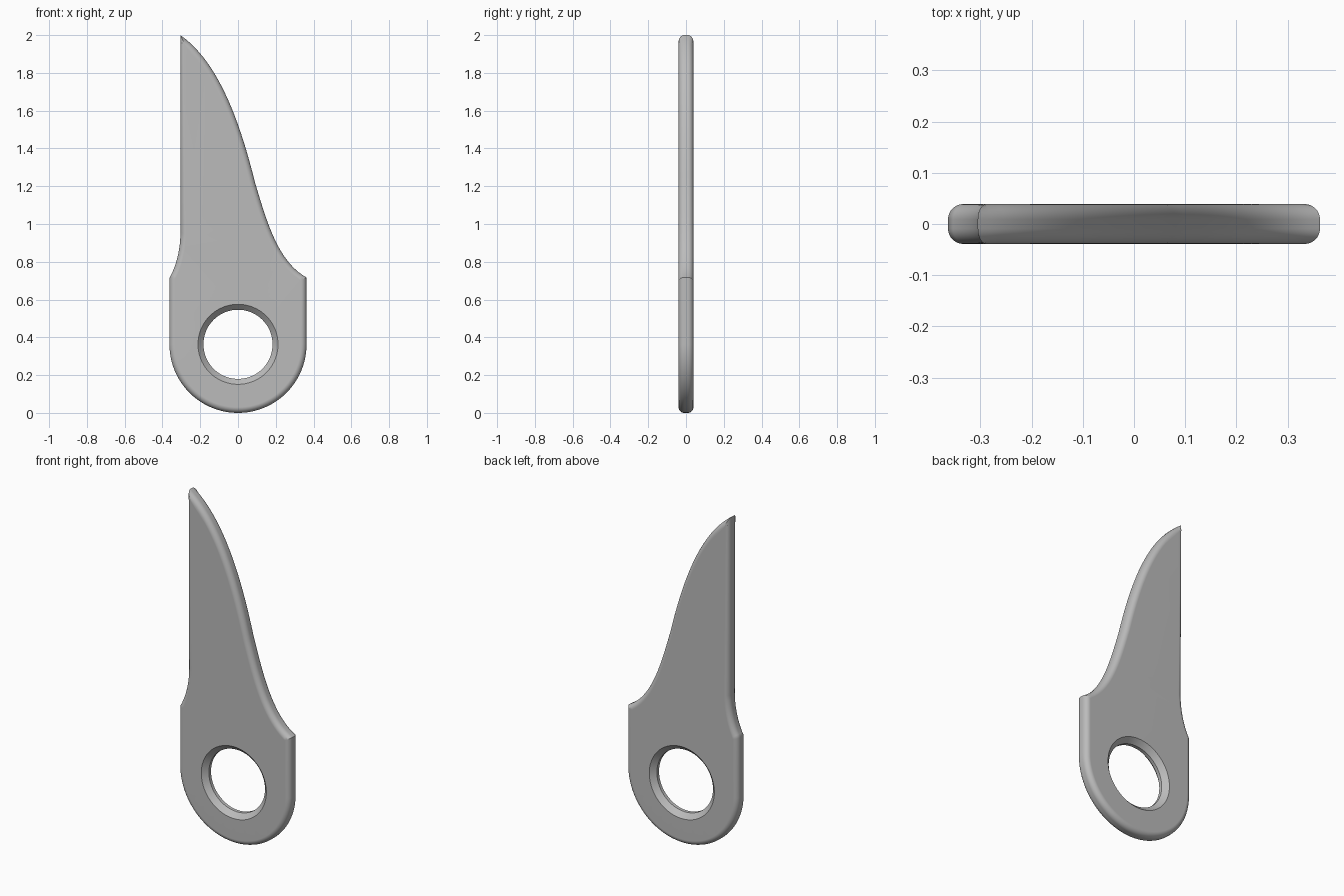
import bpy
import bmesh
import math
from mathutils import Vector
from mathutils.geometry import interpolate_bezier

HALF = 0.039       # half the plate thickness
ROUND = 0.03       # edge rounding radius
RADIUS = 0.363     # rounded heel radius
HEEL = Vector((0, RADIUS))
STEPS = 7

cube = bpy.data.objects.get("Cube")
if cube:
    bpy.data.objects.remove(cube, do_unlink=True)


def curve(a, b, c, d, n):
    """Bezier points without the last one."""
    pts = interpolate_bezier(*[Vector((*p, 0)) for p in (a, b, c, d)], n + 1)
    return [p.to_2d() for p in pts[:-1]]


def circle(radius, n, start=0.0, sweep=math.tau):
    return [HEEL + radius * Vector((math.cos(start + sweep * i / n),
                                    math.sin(start + sweep * i / n)))
            for i in range(n)]


def inward_directions(pts):
    """Limited mitre direction at each point of a counter-clockwise outline."""
    result = []
    for i, p in enumerate(pts):
        d1 = (p - pts[i - 1]).normalized()
        d2 = (pts[(i + 1) % len(pts)] - p).normalized()
        n1, n2 = Vector((-d1.y, d1.x)), Vector((-d2.y, d2.x))
        mid = (n1 + n2).normalized()
        result.append(mid * min(1.3, 1 / max(mid.dot(n1), 0.1)))
    return result


# Outline: cutting edge, straight back, shoulder, heel
outline = curve((0.363, 0.717), (0.21, 0.80), (0.15, 1.02), (0.09, 1.22), 20)
outline += curve((0.09, 1.22), (0.02, 1.50), (-0.09, 1.85), (-0.305, 2.0), 24)
outline += [Vector((-0.305, 2.0))]
outline += curve((-0.305, 0.95), (-0.305, 0.86), (-0.33, 0.77), (-0.363, 0.715), 10)
outline += [Vector((-RADIUS, 0.715))]
outline += circle(RADIUS, 48, math.pi, math.pi) + [Vector((RADIUS, RADIUS))]
inward = inward_directions(outline)

bm = bmesh.new()


def ring(pts, y):
    return [bm.verts.new((p.x, y, p.y)) for p in pts]


def skin(rings):
    for a, b in zip(rings, rings[1:]):
        for i in range(len(a)):
            j = (i + 1) % len(a)
            bm.faces.new((a[i], a[j], b[j], b[i]))


# Rounded outer rim
profile = []
for side in (-1, 1):
    arc = []
    for k in range(STEPS + 1):
        t = math.pi / 2 * k / STEPS
        arc.append((ROUND * (1 - math.cos(t)),
                    side * (HALF - ROUND + ROUND * math.sin(t))))
    profile += arc[::-1] if side < 0 else arc
rim = [ring([p + d * inset for p, d in zip(outline, inward)], y) for inset, y in profile]
skin(rim)

# Bore with a chamfer on each side
bore = [ring(circle(r, 72), y) for r, y in
        ((0.212, -HALF), (0.183, -0.01), (0.183, 0.01), (0.212, HALF))]
skin(bore)

# Flat front and back faces around the bore
for end in (0, -1):
    edges = []
    for loop in (rim[end], bore[end]):
        edges += [bm.edges.get((loop[i - 1], loop[i])) for i in range(len(loop))]
    bmesh.ops.triangle_fill(bm, edges=edges, use_beauty=True,
                            normal=(0, -1 if end == 0 else 1, 0))
bmesh.ops.recalc_face_normals(bm, faces=bm.faces)

mesh = bpy.data.meshes.new("blade_plate")
bm.to_mesh(mesh)
bm.free()
blade = bpy.data.objects.new("blade_plate", mesh)
bpy.context.collection.objects.link(blade)

# Plain grey metal
grey = bpy.data.materials.new("grey_metal")
grey.use_nodes = True
grey.diffuse_color = (0.5, 0.5, 0.5, 1)
grey.node_tree.nodes["Principled BSDF"].inputs["Base Color"].default_value = (0.5, 0.5, 0.5, 1)
mesh.materials.append(grey)

# Smooth rim with clean flat faces
bpy.ops.object.select_all(action='DESELECT')
blade.select_set(True)
bpy.context.view_layer.objects.active = blade
bpy.ops.object.shade_smooth_by_angle(angle=math.radians(30))
weighted = blade.modifiers.new("flat_face_normals", 'WEIGHTED_NORMAL')
weighted.keep_sharp = True
